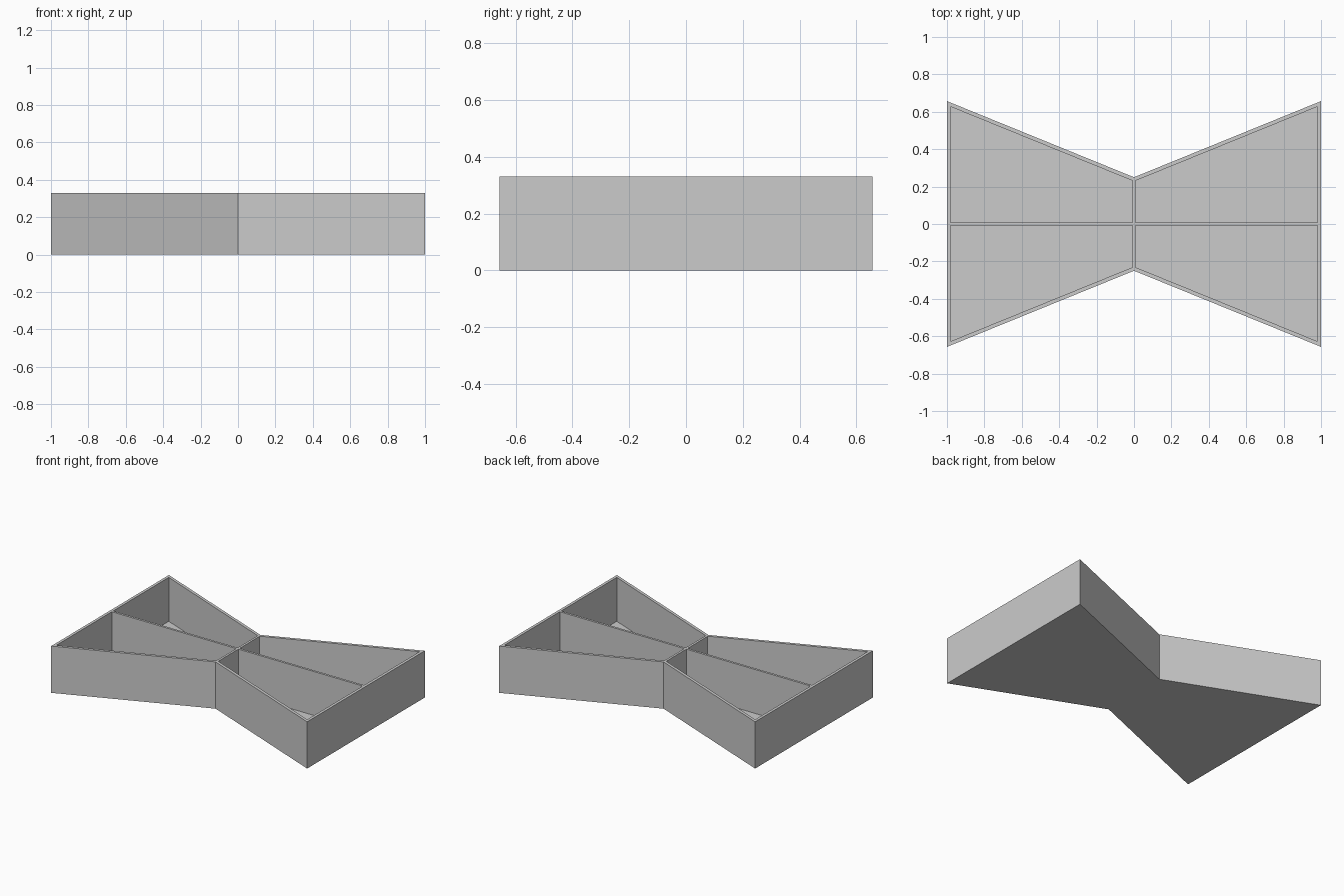
import bpy
import bmesh

cube = bpy.data.objects.get("Cube")
if cube:
    bpy.data.objects.remove(cube, do_unlink=True)

# Main dimensions
HEIGHT, FLOOR = 0.33, 0.02
END_DEPTH, WAIST_DEPTH = 0.657, 0.25
WALL, SLANT_WALL, HALF_DIVIDER = 0.02, 0.022, 0.008

grey = bpy.data.materials.new("light grey")
grey.use_nodes = True
colour = (0.6, 0.6, 0.6, 1)
grey.diffuse_color = colour
grey.node_tree.nodes["Principled BSDF"].inputs["Base Color"].default_value = colour


def slant(x):
    """Outer edge of the tray between waist and end."""
    return WAIST_DEPTH + (END_DEPTH - WAIST_DEPTH) * x


def ring(bm, points, z):
    return [bm.verts.new((x, y, z)) for x, y in points]


# One quarter of the tray, counter-clockwise from the centre
outer = [(0, 0), (1, 0), (1, slant(1)), (0, slant(0))]
x0, x1 = HALF_DIVIDER, 1 - WALL
inner = [(x0, x0), (x1, x0), (x1, slant(x1) - SLANT_WALL), (x0, slant(x0) - SLANT_WALL)]

bm = bmesh.new()
base = ring(bm, outer, 0)
top = ring(bm, outer, HEIGHT)
rim = ring(bm, inner, HEIGHT)
pocket = ring(bm, inner, FLOOR)


def band(low, high, sides):
    for i in sides:
        j = (i + 1) % 4
        bm.faces.new((low[i], low[j], high[j], high[i]))


bm.faces.new(base[::-1])       # underside
bm.faces.new(pocket)           # compartment floor
band(base, top, (1, 2))        # end wall and slanted wall
band(top, rim, range(4))       # rim and divider tops
band(rim, pocket, range(4))    # compartment walls

mesh = bpy.data.meshes.new("divided_tray")
bm.to_mesh(mesh)
bm.free()
mesh.materials.append(grey)
tray = bpy.data.objects.new("divided_tray", mesh)
bpy.context.collection.objects.link(tray)

# Mirror the quarter into four compartments
mirror = tray.modifiers.new("four_compartments", 'MIRROR')
mirror.use_axis = (True, True, False)
mirror.use_clip = True
mirror.merge_threshold = 0.0005
